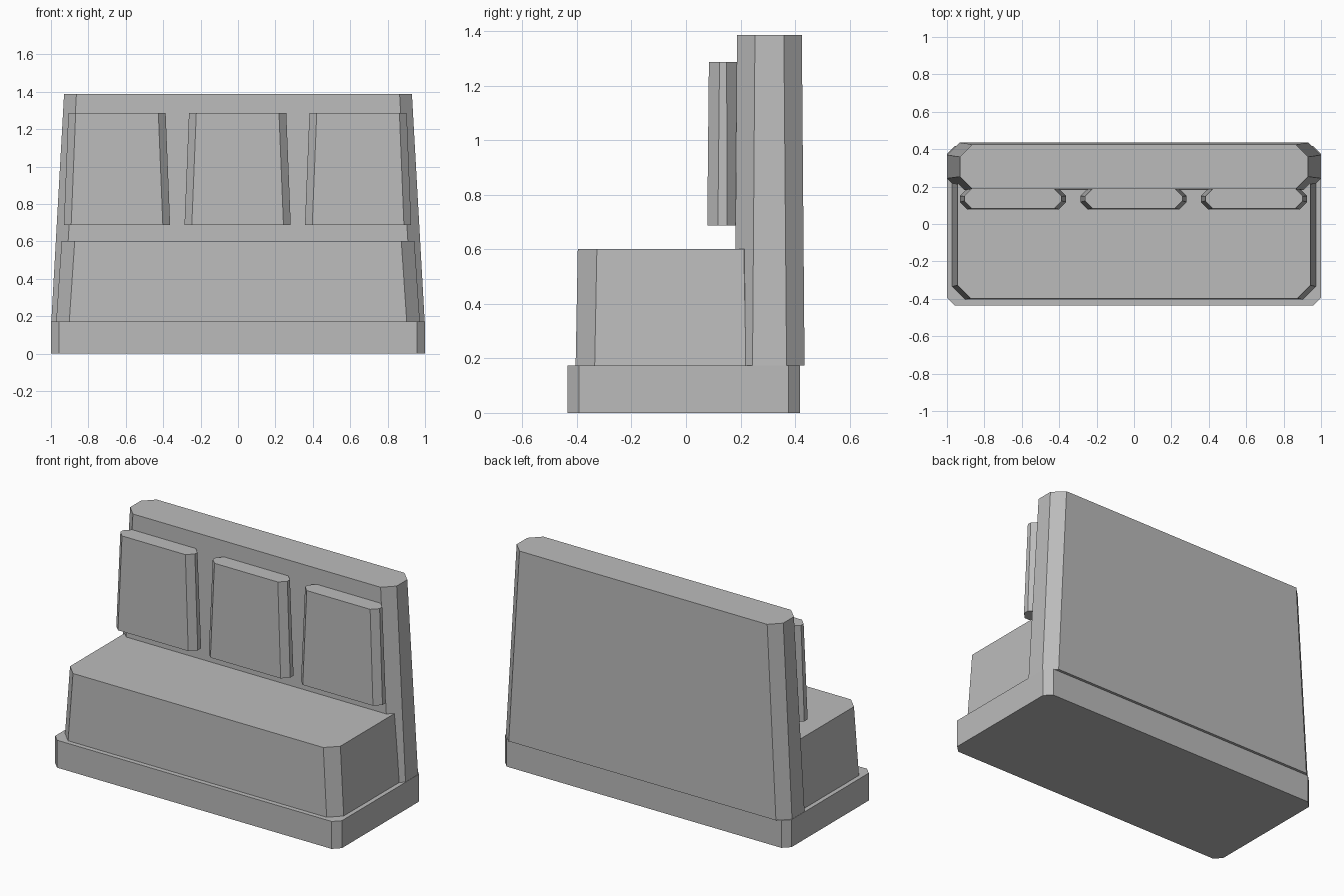
import bpy
import bmesh

if "Cube" in bpy.data.objects:
    bpy.data.objects.remove(bpy.data.objects["Cube"])

grey = bpy.data.materials.new("plain grey")
grey.diffuse_color = (0.5, 0.5, 0.5, 1.0)
grey.use_nodes = True
grey.node_tree.nodes["Principled BSDF"].inputs["Base Color"].default_value = grey.diffuse_color


def outline(half_w, y0, y1, cut, centre):
    """Rectangle with its four corners cut off, counter-clockwise."""
    l, r = centre - half_w, centre + half_w
    return [(l + cut, y0), (r - cut, y0), (r, y0 + cut), (r, y1 - cut),
            (r - cut, y1), (l + cut, y1), (l, y1 - cut), (l, y0 + cut)]


def block(name, z0, z1, bottom, top, cut, centre=0.0):
    """Tapered block with cut upright corners; bottom/top = (half width, front y, back y)."""
    bm = bmesh.new()
    lower = [bm.verts.new((x, y, z0)) for x, y in outline(*bottom, cut, centre)]
    upper = [bm.verts.new((x, y, z1)) for x, y in outline(*top, cut, centre)]
    bm.faces.new(lower[::-1])
    bm.faces.new(upper)
    for i in range(8):
        j = (i + 1) % 8
        bm.faces.new((lower[i], lower[j], upper[j], upper[i]))
    mesh = bpy.data.meshes.new(name)
    bm.to_mesh(mesh)
    bm.free()
    mesh.materials.append(grey)
    obj = bpy.data.objects.new(name, mesh)
    bpy.context.collection.objects.link(obj)
    return obj


# Plinth, seat and leaning-in backrest
block("base", 0.0, 0.173, (1.0, -0.435, 0.418), (1.0, -0.435, 0.418), 0.042)
block("seat", 0.173, 0.602, (0.972, -0.405, 0.29), (0.943, -0.397, 0.282), 0.07)
block("backrest", 0.173, 1.387, (0.998, 0.178, 0.435), (0.93, 0.187, 0.425), 0.066)

# Three back cushions
for side, x in (("left", -0.647), ("middle", -0.002), ("right", 0.642)):
    block(side + "_back_cushion", 0.688, 1.287,
          (0.284, 0.078, 0.19), (0.26, 0.084, 0.188), 0.039, x)
